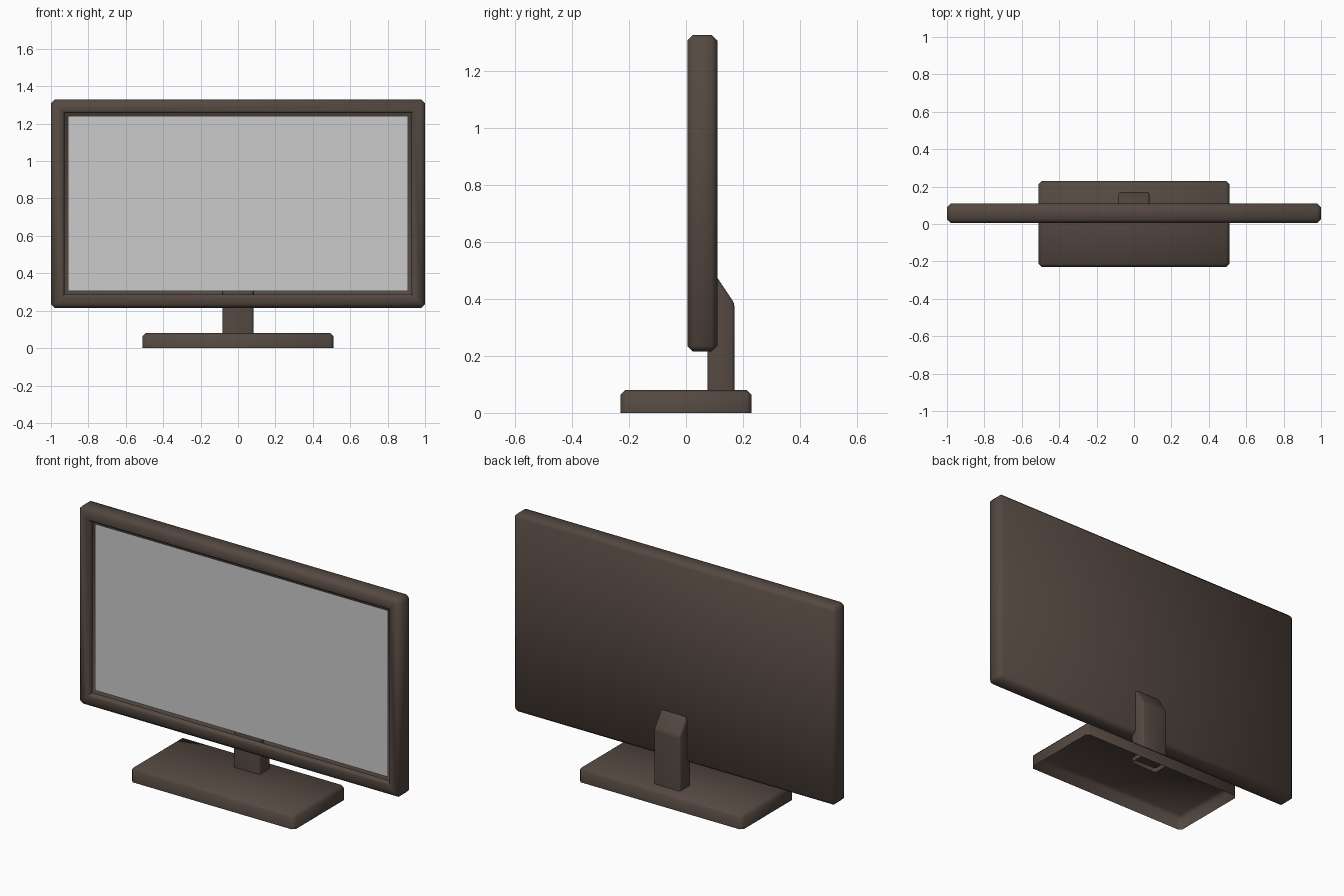
import bpy, bmesh, math
from mathutils import Vector

if "Cube" in bpy.data.objects:
    bpy.data.objects.remove(bpy.data.objects["Cube"])

casing = bpy.data.materials.new("dark_casing")
casing.diffuse_color = (0.09, 0.065, 0.053, 1)
casing.use_nodes = True
casing.node_tree.nodes["Principled BSDF"].inputs["Base Color"].default_value = casing.diffuse_color


def finish(bm, name, mat=None, recalc=True):
    if recalc:
        bmesh.ops.recalc_face_normals(bm, faces=bm.faces)
    me = bpy.data.meshes.new(name)
    bm.to_mesh(me)
    bm.free()
    ob = bpy.data.objects.new(name, me)
    bpy.context.collection.objects.link(ob)
    if mat:
        me.materials.append(mat)
    bpy.ops.object.select_all(action='DESELECT')
    ob.select_set(True)
    bpy.context.view_layer.objects.active = ob
    bpy.ops.object.shade_smooth_by_angle(angle=math.radians(50))
    return ob


def prism(profile, x):
    """Solid with a (y, z) side profile, spanning -x to x."""
    bm = bmesh.new()
    face = bm.faces.new([bm.verts.new((-x, y, z)) for y, z in profile])
    ext = bmesh.ops.extrude_face_region(bm, geom=[face])
    verts = [g for g in ext["geom"] if isinstance(g, bmesh.types.BMVert)]
    bmesh.ops.translate(bm, verts=verts, vec=(2 * x, 0, 0))
    bmesh.ops.recalc_face_normals(bm, faces=bm.faces)
    return bm


def rect(y0, y1, z0, z1):
    return [(y0, z0), (y1, z0), (y1, z1), (y0, z1)]


def chamfer(bm, width, segments=1, open_bottom=False):
    low = min(v.co.z for v in bm.verts) + 1e-4
    edges = [e for e in bm.edges
             if not (open_bottom and all(v.co.z < low for v in e.verts))]
    bmesh.ops.bevel(bm, geom=edges, offset=width, segments=segments,
                    profile=0.5, affect='EDGES')
    if open_bottom:
        bottom = [f for f in bm.faces if all(v.co.z < low for v in f.verts)]
        bmesh.ops.delete(bm, geom=bottom, context='FACES')


# Base: hollow shell, open underneath
bm = prism(rect(-0.23, 0.23, 0, 0.08), 0.51)
chamfer(bm, 0.017, open_bottom=True)
finish(bm, "base", casing)

# Neck: slanted top, open lower end just poking through the base
bm = prism([(0.075, 0.055), (0.17, 0.055), (0.17, 0.385),
            (0.10, 0.49), (0.075, 0.49)], 0.082)
chamfer(bm, 0.011, segments=2, open_bottom=True)
finish(bm, "neck", casing)

# Screen housing: chamfered slab with a recessed opening in front
bm = prism(rect(0.005, 0.11, 0.215, 1.328), 1.0)
chamfer(bm, 0.02)
front = min(bm.faces, key=lambda f: f.normal.y * f.calc_area())
bmesh.ops.inset_region(bm, faces=[front], thickness=0.055)
for inset, depth in ((0.018, 0.012), (0.001, 0.016)):
    bmesh.ops.inset_region(bm, faces=[front], thickness=inset)
    bmesh.ops.translate(bm, verts=front.verts, vec=Vector((0, depth, 0)))
bmesh.ops.delete(bm, geom=[front], context='FACES')
finish(bm, "screen_housing", casing)

# Display panel
bm = bmesh.new()
bm.faces.new([bm.verts.new((x, 0.032, z)) for x, z in
              ((-0.91, 0.305), (0.91, 0.305), (0.91, 1.24), (-0.91, 1.24))])
finish(bm, "display_panel", recalc=False)
